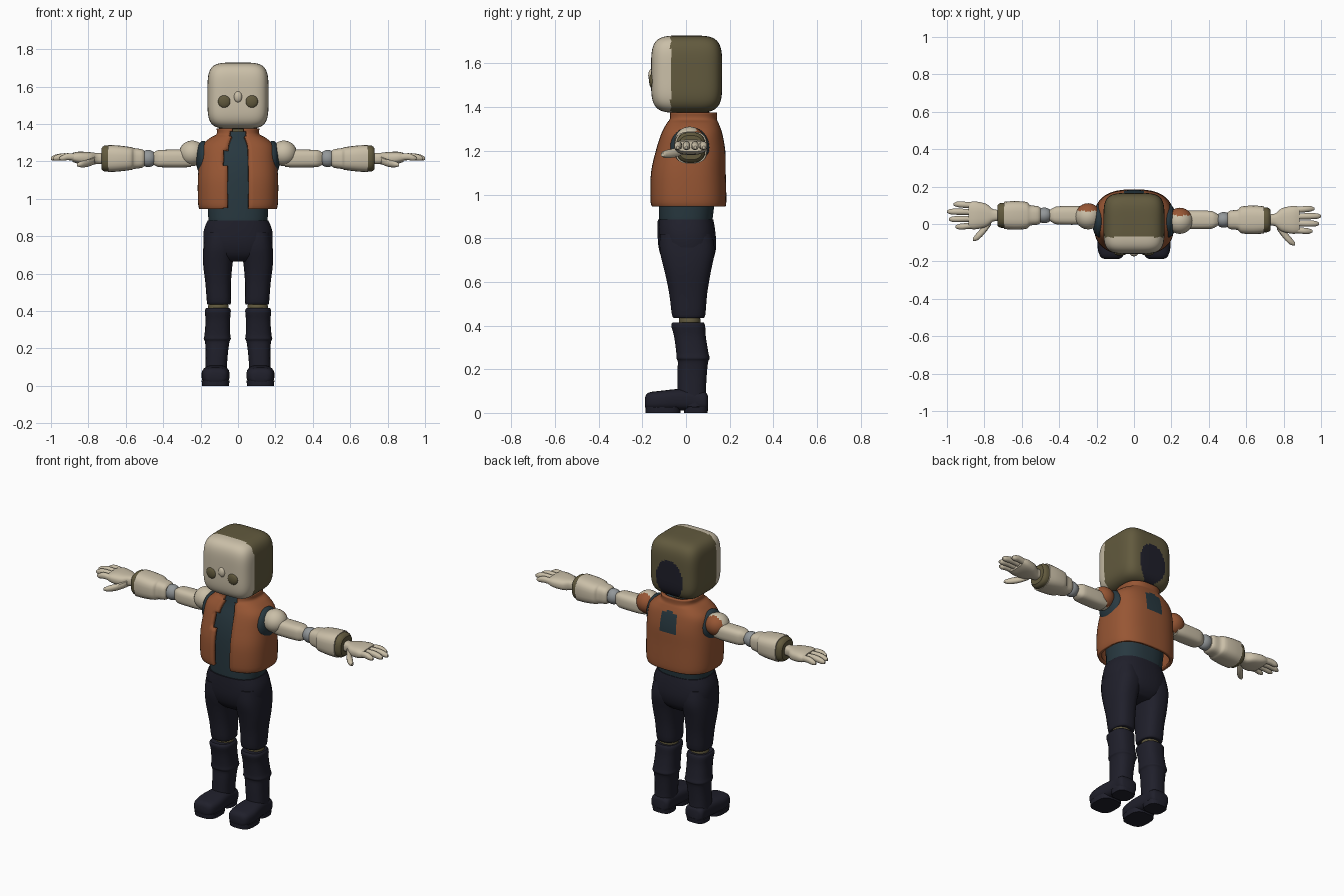
import bpy, bmesh, math
from mathutils import Vector

cube = bpy.data.objects.get("Cube")
if cube:
    bpy.data.objects.remove(cube, do_unlink=True)


def material(name, r, g, b):
    m = bpy.data.materials.new(name)
    m.use_nodes = True
    m.diffuse_color = (r, g, b, 1)
    m.node_tree.nodes["Principled BSDF"].inputs["Base Color"].default_value = (r, g, b, 1)
    return m


CREAM = material("cream shell", .59, .52, .39)
ORANGE = material("rust orange cloth", .31, .093, .034)
OLIVE = material("olive shell", .122, .102, .048)
TEAL = material("dark teal cloth", .021, .04, .051)
NAVY = material("navy cloth", .014, .014, .024)
GREY = material("joint grey", .29, .31, .32)


def finish(name, bm, mats, rule=None, angle=40):
    """Turn a bmesh into an object; rule picks the material from a face centre."""
    bmesh.ops.recalc_face_normals(bm, faces=bm.faces)
    if rule:
        for f in bm.faces:
            f.material_index = rule(f.calc_center_median())
    me = bpy.data.meshes.new(name)
    bm.to_mesh(me)
    bm.free()
    ob = bpy.data.objects.new(name, me)
    bpy.context.collection.objects.link(ob)
    for m in mats:
        me.materials.append(m)
    bpy.ops.object.select_all(action='DESELECT')
    ob.select_set(True)
    bpy.context.view_layer.objects.active = ob
    bpy.ops.object.shade_smooth_by_angle(angle=math.radians(angle))
    return ob


def smooth_rings(rings, steps):
    """Catmull-Rom interpolation between the given rings."""
    out = []
    for i in range(len(rings) - 1):
        a, b, c, d = (rings[max(0, min(len(rings) - 1, i + k))] for k in (-1, 0, 1, 2))
        for s in range(steps):
            t = s / steps
            out.append([q + .5 * t * (r - p + t * (2*p - 5*q + 4*r - s2 + t * (3*(q - r) + s2 - p)))
                        for p, q, r, s2 in zip(a, b, c, d)])
    return out + [rings[-1]]


def loft(name, axis, rings, mats, power=2.6, n=24, steps=3, rule=None, cut=None):
    """Rings are (position, centre u, centre v, radius u, radius v) along an axis."""
    bm = bmesh.new()
    loops = []
    for t, u, v, ru, rv in smooth_rings(rings, steps):
        loop = []
        for k in range(n):
            ang = 2 * math.pi * (k + .5) / n
            c, s = math.cos(ang), math.sin(ang)
            pu = u + ru * math.copysign(abs(c) ** (2 / power), c)
            pv = v + rv * math.copysign(abs(s) ** (2 / power), s)
            loop.append(bm.verts.new({'X': (t, pu, pv), 'Y': (pu, t, pv), 'Z': (pu, pv, t)}[axis]))
        loops.append(loop)
    for a, b in zip(loops, loops[1:]):
        for k in range(n):
            j = (k + 1) % n
            bm.faces.new((a[k], a[j], b[j], b[k]))
    if cut:
        bmesh.ops.recalc_face_normals(bm, faces=bm.faces)
        gone = [f for f in bm.faces if cut(f.calc_center_median())]
        bmesh.ops.delete(bm, geom=gone, context='FACES')
    else:
        bm.faces.new(loops[0])
        bm.faces.new(loops[-1])
    return finish(name, bm, mats, rule)


def ball(name, centre, radii, mats, rule=None):
    bm = bmesh.new()
    bmesh.ops.create_uvsphere(bm, u_segments=24, v_segments=16, radius=1)
    for v in bm.verts:
        v.co = Vector(centre) + Vector(p * r for p, r in zip(v.co, radii))
    return finish(name, bm, mats, rule)


# Head: rounded box with a pale face, olive hood and dark panel at the back
bm = bmesh.new()
bmesh.ops.create_cube(bm, size=2)
bmesh.ops.subdivide_edges(bm, edges=bm.edges, cuts=31, use_grid_fill=True)
for v in bm.verts:
    p = v.co / sum(abs(c) ** 4.5 for c in v.co) ** (1 / 4.5)
    v.co = (p.x * .163, p.y * .163 + .003, p.z * .177 + 1.551)


def head_rule(c):
    if c.y < -.07:
        return 0
    return 2 if c.y > .1 and (c.x / .09) ** 2 + ((c.z - 1.5) / .12) ** 2 < 1 else 1


finish("head", bm, [CREAM, OLIVE, NAVY], head_rule)
ball("nose", (0, -.157, 1.545), (.022, .016, .03), [CREAM])
for s, side in ((-1, "right"), (1, "left")):
    ball(side + "_eye", (.073 * s, -.155, 1.52), (.034, .014, .034), [OLIVE])

# Torso
loft("neck", 'Z', [(1.3, 0, .03, .06, .06), (1.4, 0, .03, .06, .06)], [OLIVE], 2)
loft("shirt", 'Z', [(.86, 0, 0, .153, .12), (.9, 0, 0, .16, .124), (1.1, 0, .012, .17, .135),
                    (1.22, 0, .02, .165, .125), (1.3, 0, .028, .13, .105),
                    (1.36, 0, .03, .085, .09)], [TEAL])


def vest_rule(c):
    return 1 if c.y > .1 and (c.x / .065) ** 2 + ((c.z - 1.24) / .07) ** 2 < 1 else 0


vest = loft("vest", 'Z', [(.945, 0, .012, .207, .17), (.98, 0, .01, .214, .175),
                          (1.1, 0, .01, .215, .172), (1.2, 0, .02, .207, .16),
                          (1.28, 0, .026, .195, .14), (1.325, 0, .03, .15, .12),
                          (1.345, 0, .032, .115, .11), (1.375, 0, .034, .115, .108)],
            [ORANGE, TEAL], 2.7, 56, 4, vest_rule,
            cut=lambda c: c.y < 0 and -.068 < c.x < .055 and abs(c.x) < .3 * (1.48 - c.z))
solid = vest.modifiers.new("thickness", 'SOLIDIFY')
solid.thickness = .02
solid.offset = -1

# Trousers
loft("trouser_hips", 'Z', [(.665, 0, .008, .1, .08), (.7, 0, .008, .165, .115),
                           (.76, 0, .006, .185, .133), (.83, 0, .002, .184, .133),
                           (.885, 0, -.002, .163, .128)], [NAVY])

for s, side in ((-1, "right"), (1, "left")):
    # Leg
    loft(side + "_trouser_leg", 'Z', [(.435, .102*s, .012, .06, .068), (.45, .102*s, .012, .065, .077),
                                      (.55, .106*s, .01, .069, .088), (.65, .108*s, .008, .079, .107),
                                      (.74, .1*s, .006, .086, .126), (.82, .095*s, 0, .08, .12)], [NAVY])
    ball(side + "_knee", (.105*s, .017, .42), (.055, .05, .05), [OLIVE])

    # Boot
    loft(side + "_boot_shaft", 'Z', [(.03, .118*s, .028, .06, .068), (.1, .117*s, .026, .058, .066),
                                     (.18, .113*s, .028, .06, .068), (.235, .111*s, .032, .066, .07),
                                     (.25, .111*s, .032, .073, .077), (.275, .11*s, .029, .069, .074),
                                     (.35, .108*s, .018, .066, .073), (.4, .108*s, .01, .07, .078),
                                     (.415, .108*s, .01, .062, .07)], [NAVY])
    loft(side + "_boot_foot", 'Y', [(-.188, .12*s, .048, .035, .022), (-.172, .12*s, .053, .062, .04),
                                    (-.11, .12*s, .056, .075, .046), (-.03, .118*s, .06, .068, .05),
                                    (.04, .117*s, .058, .06, .048), (.085, .117*s, .054, .06, .044),
                                    (.1, .117*s, .05, .045, .03)], [NAVY], 3)
    loft(side + "_toe_sole", 'Z', [(0, .12*s, -.105, .072, .08), (.028, .12*s, -.105, .075, .082)],
         [NAVY], 3, steps=1)
    loft(side + "_heel_sole", 'Z', [(0, .117*s, .045, .06, .054), (.028, .117*s, .045, .063, .057)],
         [NAVY], 3, steps=1)

    # Arm: y drifts slightly between the two sides
    y, z = .034 - .012 * s, 1.215
    ball(side + "_armhole", (.185*s, .018, 1.215), (.04, .09, .095), [TEAL])
    ball(side + "_shoulder", (.245*s, y - .005, 1.243), (.07, .07, .068), [CREAM, ORANGE],
         lambda c, y=y: 1 if c.y > y + .022 else 0)
    loft(side + "_upper_arm", 'X', [(.25*s, y, z, .045, .045), (.3*s, y, z, .05, .048),
                                    (.4*s, y, z, .049, .047), (.43*s, y, z, .042, .044),
                                    (.455*s, y, z, .025, .03)], [CREAM], 3)
    ball(side + "_elbow", (.48*s, y, z), (.045, .042, .046), [GREY])
    loft(side + "_forearm", 'X', [(.5*s, y, z, .04, .04), (.515*s, y, z, .05, .05),
                                  (.555*s, y, z, .055, .056), (.575*s, y, z, .072, .062),
                                  (.64*s, y, z, .077, .07), (.695*s, y, z, .073, .073)], [CREAM], 3)
    loft(side + "_wrist_cuff", 'X', [(.685*s, y, z, .068, .07), (.715*s, y, z, .066, .069),
                                     (.73*s, y, z, .055, .056)], [OLIVE], 2.6)

    # Hand
    loft(side + "_palm", 'X', [(.72*s, y, z, .03, .03), (.755*s, y, z, .034, .03),
                               (.79*s, y, z, .062, .034), (.85*s, y, z + .004, .075, .033),
                               (.885*s, y, z + .006, .07, .024)], [CREAM], 2.8)
    for finger, off, tip in (("index", -.054, .955), ("middle", -.018, .99),
                             ("ring", .018, 1.0), ("little", .053, .965)):
        mid = (.86 + tip) / 2
        loft(side + "_" + finger + "_finger", 'X',
             [(.86*s, y + off, z + .006, .016, .018), (mid*s, y + off*1.08, z + .01, .017, .019),
              ((tip - .02)*s, y + off*1.12, z + .004, .015, .016),
              (tip*s, y + off*1.12, z, .006, .007)], [CREAM], 2.2, 12)
    loft(side + "_thumb", 'X', [(.765*s, y - .035, z - .01, .018, .02), (.8*s, y - .075, z - .024, .025, .02),
                                (.835*s, y - .11, z - .03, .023, .018),
                                (.86*s, y - .128, z - .033, .009, .009)], [CREAM], 2.2, 12)
